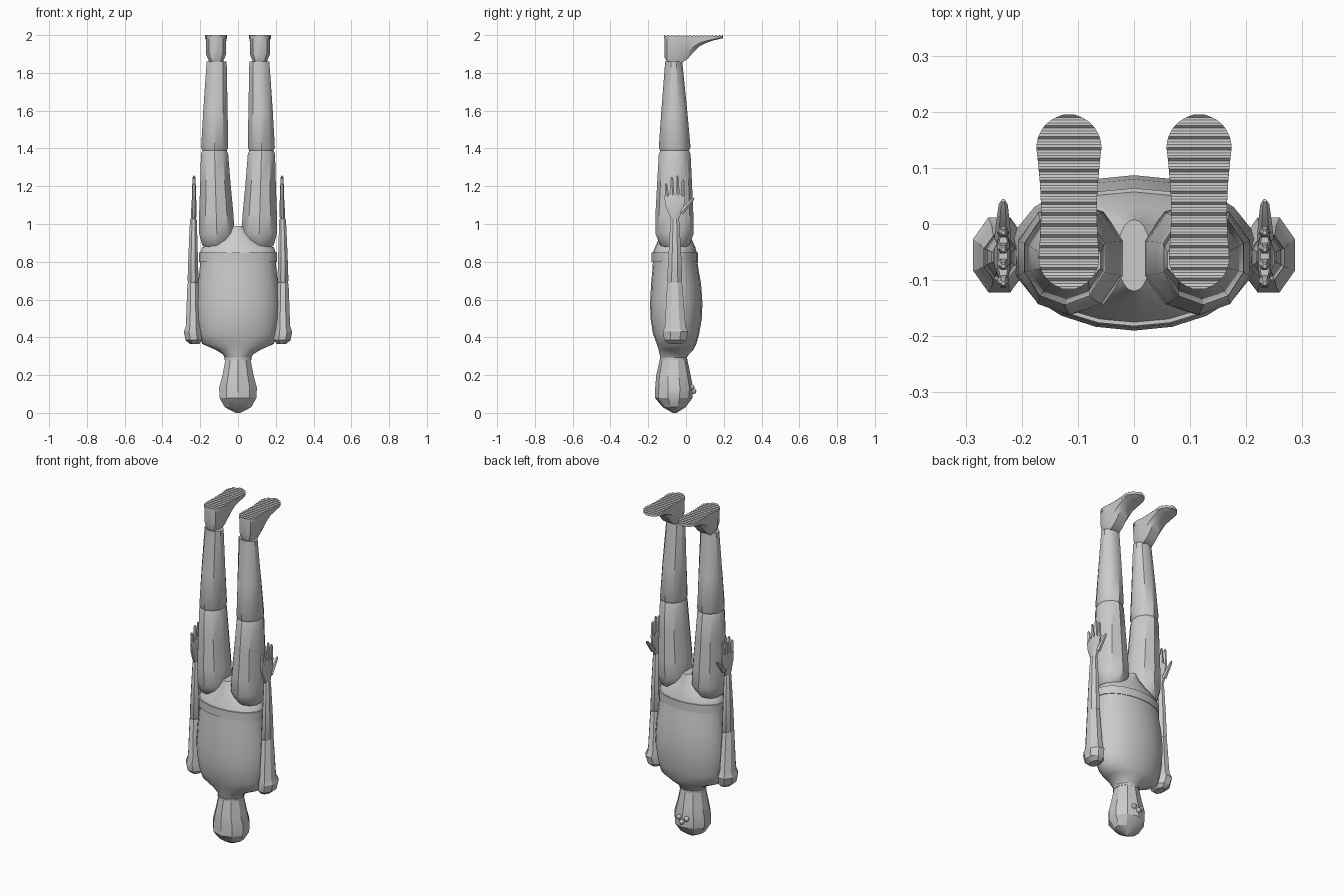
import bpy, bmesh, math
from mathutils import Vector

if "Cube" in bpy.data.objects:
    bpy.data.objects.remove(bpy.data.objects["Cube"])

grey = bpy.data.materials.new("mannequin grey")
grey.use_nodes = True
COLOUR = (0.6, 0.6, 0.6, 1)
grey.diffuse_color = COLOUR
grey.node_tree.nodes["Principled BSDF"].inputs["Base Color"].default_value = COLOUR


def finish(name, bm, smooth=None):
    bmesh.ops.recalc_face_normals(bm, faces=bm.faces)
    mesh = bpy.data.meshes.new(name)
    bm.to_mesh(mesh)
    bm.free()
    mesh.materials.append(grey)
    obj = bpy.data.objects.new(name, mesh)
    bpy.context.collection.objects.link(obj)
    if smooth:
        bpy.ops.object.select_all(action="DESELECT")
        obj.select_set(True)
        bpy.context.view_layer.objects.active = obj
        bpy.ops.object.shade_smooth_by_angle(angle=math.radians(smooth))
    return obj


def skin(name, rings, smooth=None):
    """Join rings of points into a closed, capped tube."""
    bm = bmesh.new()
    loops = [[bm.verts.new(p) for p in ring] for ring in rings]
    n = len(loops[0])
    for a, b in zip(loops, loops[1:]):
        for i in range(n):
            j = (i + 1) % n
            bm.faces.new((a[i], a[j], b[j], b[i]))
    bm.faces.new(loops[0])
    bm.faces.new(loops[-1])
    return finish(name, bm, smooth)


def column(name, sections, sides, smooth=None, turn=0.5):
    """Sections are (z, x min, x max, y min, y max) ellipses."""
    rings = []
    for z, x0, x1, y0, y1 in sections:
        ring = []
        for i in range(sides):
            a = math.tau * (i + turn) / sides
            k = 1 / math.cos(math.pi / sides) if turn else 1
            ring.append(((x0 + x1) / 2 + (x1 - x0) / 2 * k * math.cos(a),
                         (y0 + y1) / 2 + (y1 - y0) / 2 * k * math.sin(a), z))
        rings.append(ring)
    return skin(name, rings, smooth)


def rod(name, start, end, r0, r1, sides=6):
    """Tapered finger with a blunt tip."""
    a, b = Vector(start), Vector(end)
    q = (b - a).to_track_quat("Z", "Y")
    rings = []
    for t, r in ((0, r0), (0.5, (r0 + r1) / 2), (0.9, r1), (1, r1 * 0.45)):
        rings.append([a.lerp(b, t) + q @ Vector((r * math.cos(math.tau * i / sides),
                      r * math.sin(math.tau * i / sides), 0)) for i in range(sides)])
    return skin(name, rings, 40)


def ball(name, centre, radius):
    bm = bmesh.new()
    bmesh.ops.create_uvsphere(bm, u_segments=8, v_segments=6, radius=radius)
    bmesh.ops.translate(bm, verts=bm.verts, vec=centre)
    return finish(name, bm, 40)


def wide(z, half, y0, y1):
    return (z, -half, half, y0, y1)


# Head, neck and face
column("head", [wide(0, .012, -.07, -.05), wide(.03, .07, -.12, -.005),
                wide(.08, .098, -.16, .03), wide(.135, .1, -.158, .032),
                wide(.2, .082, -.153, .02), wide(.285, .066, -.135, .003)], 10, 28)
column("neck_ring", [wide(.28, .071, -.138, .005), wide(.292, .071, -.138, .005)], 16, 40)
for side, x in (("left", .025), ("right", -.025)):
    ball(side + "_eye", (x, .03, .135), .015)
ball("nose", (0, .04, .115), .015)

# Torso, waistband and pelvis
column("torso", [wide(.285, .066, -.132, .0), wide(.31, .08, -.14, .015),
                 wide(.335, .12, -.145, .04), wide(.365, .19, -.155, .055),
                 wide(.42, .205, -.175, .07), wide(.5, .218, -.188, .084),
                 wide(.58, .22, -.19, .087), wide(.68, .212, -.185, .08),
                 wide(.76, .203, -.178, .066), wide(.82, .2, -.174, .058)], 20, 50, 0)
column("waistband", [wide(.8, .206, -.182, .064), wide(.848, .206, -.182, .064)], 20, 40, 0)
column("pelvis", [wide(.845, .2, -.176, .058), wide(.875, .19, -.165, .05),
                  wide(.92, .115, -.145, .03), wide(.96, .06, -.13, .015),
                  wide(.99, .03, -.12, .008)], 20, 40, 0)


def side_x(s, sections):
    return [(z, min(s * a, s * b), max(s * a, s * b), c, d) for z, a, b, c, d in sections]


def half_width(y):
    """Sole outline: round heel, narrow arch, round toe."""
    if y < -.06:
        return .054 * math.sqrt(max(.04, 1 - ((y + .06) / .056) ** 2))
    if y > .135:
        return .058 * math.sqrt(max(.03, 1 - ((y - .135) / .06) ** 2))
    return .054 + .004 * (y + .06) / .195 - .006 * math.sin(math.pi * (y + .06) / .195)


def foot(name, cx):
    # Upper: slices along the foot, lowest point first
    stations = [(-.113, 1.88), (-.1, 1.858), (-.06, 1.848), (-.025, 1.852), (.01, 1.875),
                (.04, 1.91), (.07, 1.94), (.11, 1.96), (.15, 1.973), (.18, 1.98), (.194, 1.985)]
    rings = []
    for y, low in stations:
        w, top = half_width(y), 1.99
        mid = low + (top - low) * .35
        rings.append([(cx + w * u, y, z) for u, z in (
            (-1, top), (-.98, mid), (-.6, low), (.6, low), (.98, mid), (1, top))])
    skin(name, rings, 35)
    # Ribbed sole
    rings = []
    steps = 64
    for i in range(steps + 1):
        y = -.116 + .311 * i / steps
        w = half_width(y)
        top = 2 if i % 4 < 2 else 1.995
        rings.append([(cx - w, y, 1.982), (cx + w, y, 1.982), (cx + w, y, top), (cx - w, y, top)])
    skin(name.replace("foot", "sole"), rings)


for side, s in (("left", 1), ("right", -1)):
    # Legs
    column(side + "_thigh", side_x(s, [
        (.868, .08, .165, -.105, -.005), (.89, .05, .19, -.135, .015),
        (.95, .018, .206, -.157, .036), (1.05, .024, .206, -.157, .034),
        (1.22, .04, .2, -.148, .027), (1.37, .052, .196, -.14, .02),
        (1.395, .062, .186, -.13, .01)]), 10, 35)
    column(side + "_shin", side_x(s, [
        (1.385, .062, .186, -.13, .01), (1.405, .052, .195, -.14, .02),
        (1.6, .055, .184, -.127, .003), (1.86, .06, .166, -.108, -.022)]), 10, 35)
    foot(side + "_foot", s * .116)

    # Arms
    column(side + "_upper_arm", side_x(s, [
        (.365, .205, .255, -.095, -.02), (.385, .19, .278, -.115, .0),
        (.43, .193, .287, -.122, .012), (.46, .2, .276, -.112, -.002),
        (.68, .209, .268, -.1, -.02), (.695, .215, .262, -.093, -.027)]), 8, 30)
    column(side + "_forearm", side_x(s, [
        (.685, .215, .262, -.093, -.027), (.7, .209, .267, -.1, -.02),
        (.85, .213, .262, -.092, -.026), (1.02, .218, .254, -.082, -.036),
        (1.03, .222, .25, -.078, -.04)]), 8, 30)

    # Hands
    column(side + "_palm", side_x(s, [
        (1.02, .222, .249, -.077, -.041), (1.05, .22, .25, -.09, -.028),
        (1.1, .22, .246, -.11, -.01), (1.145, .222, .244, -.114, -.004),
        (1.158, .225, .241, -.11, -.008)]), 8, 30)
    for finger, y, tip in (("little", -.1, 1.215), ("ring", -.071, 1.248),
                           ("middle", -.043, 1.256), ("index", -.015, 1.235)):
        rod(f"{side}_{finger}_finger", (s * .233, y, 1.145),
            (s * .233, y * 1.06, tip), .011, .008)
    rod(side + "_thumb", (s * .234, -.025, 1.06), (s * .233, .042, 1.138), .015, .008)
